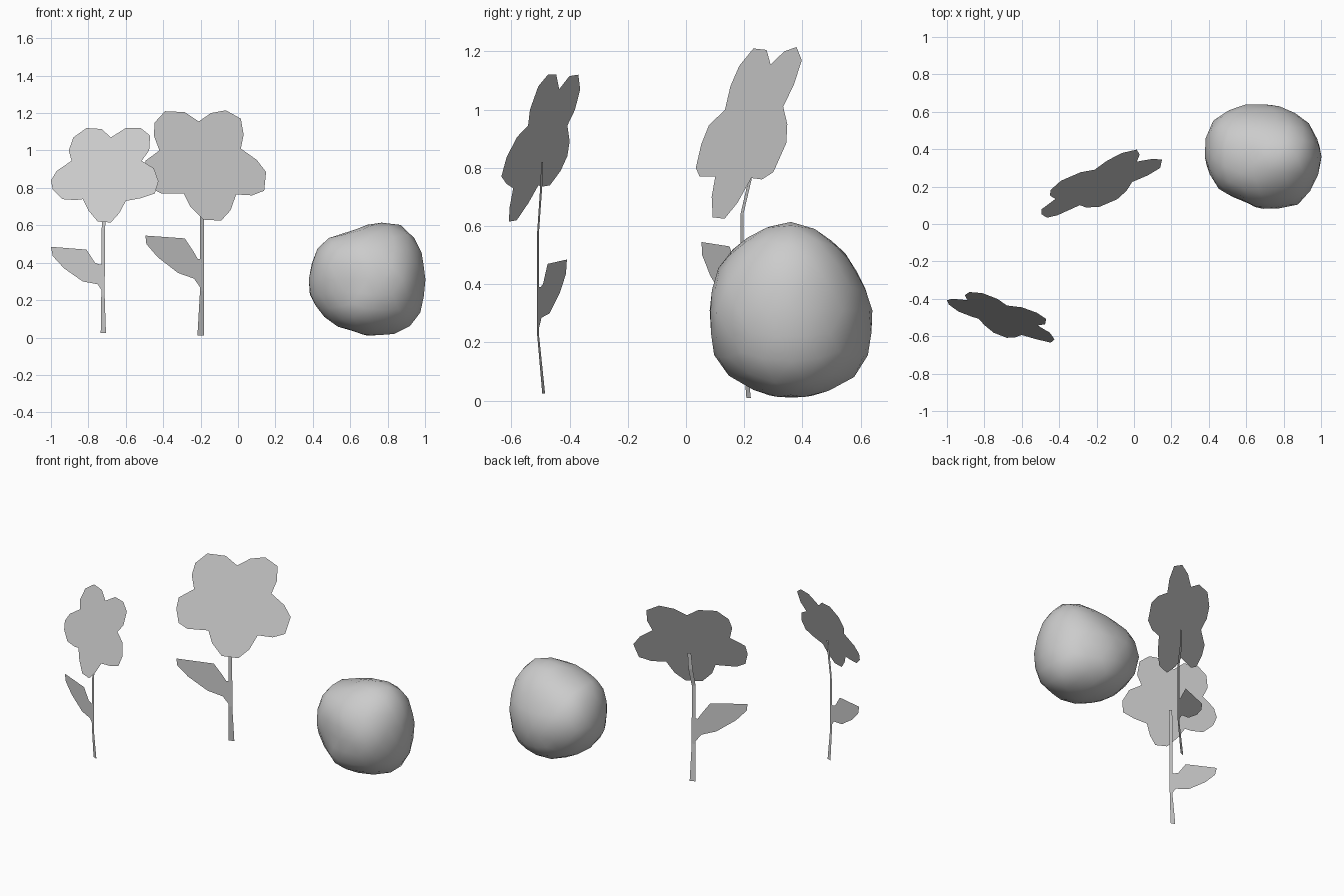
import bpy, bmesh, math
from mathutils import Vector


def make_object(name, verts, faces):
    me = bpy.data.meshes.new(name)
    me.from_pydata(verts, [], faces)
    ob = bpy.data.objects.new(name, me)
    bpy.context.collection.objects.link(ob)
    return ob


def sheet(name, outline, a, b, c):
    """Flat cut-out: front outline (x, z) lying on the plane y = a*x + b*z + c."""
    verts = [(x, a * x + b * z + c, z) for x, z in outline]
    return make_object(name, verts, [list(range(len(verts)))[::-1]])


def ribbon(name, path, a):
    """Flat stem: path of (x, y, z, half width), turned with slope a."""
    verts, faces = [], []
    for x, y, z, w in path:
        verts += [(x - w, y - a * w, z), (x + w, y + a * w, z)]
    for i in range(0, len(verts) - 2, 2):
        faces.append((i, i + 1, i + 3, i + 2))
    return make_object(name, verts, faces)


# Small flower (front left)
sheet("small_flower_head", [
    (-.68, 1.07), (-.60, 1.12), (-.52, 1.12), (-.47, 1.08), (-.475, 1.0),
    (-.515, .945), (-.45, .905), (-.425, .835), (-.445, .77), (-.52, .745),
    (-.60, .73), (-.635, .665), (-.68, .615), (-.75, .62), (-.80, .68),
    (-.83, .74), (-.87, .735), (-.94, .74), (-.99, .79), (-1, .84),
    (-.97, .89), (-.89, .945), (-.905, 1.0), (-.88, 1.07), (-.81, 1.12),
    (-.73, 1.115)], -.36, .38, -1.087)
ribbon("small_flower_stem", [
    (-.72, -.489, .025, .014), (-.722, -.508, .225, .009), (-.72, -.508, .58, .009),
    (-.71, -.497, .74, .010), (-.705, -.494, .82, .009)], -.35)
sheet("small_flower_leaf", [
    (-.72, .24), (-.75, .285), (-.83, .30), (-.93, .37), (-.99, .435),
    (-1, .485), (-.81, .47), (-.765, .40), (-.74, .39), (-.722, .39)],
    -.35, 0, -.759)

# Large flower (middle)
sheet("large_flower_head", [
    (-.21, 1.155), (-.145, 1.2), (-.065, 1.215), (.015, 1.17), (.03, 1.085),
    (.015, 1.01), (.10, .95), (.15, .885), (.14, .785), (.075, .76),
    (-.01, .765), (-.04, .68), (-.09, .625), (-.185, .63), (-.255, .70),
    (-.29, .77), (-.41, .77), (-.465, .80), (-.495, .88), (-.495, .945),
    (-.42, 1.0), (-.45, 1.08), (-.445, 1.15), (-.39, 1.21), (-.285, 1.205)],
    .45, .40, -.077)
ribbon("large_flower_stem", [
    (-.20, .215, .01, .017), (-.192, .193, .25, .011), (-.192, .192, .64, .011),
    (-.188, .220, .76, .012), (-.184, .228, .87, .010)], .45)
sheet("large_flower_leaf", [
    (-.19, .25), (-.235, .315), (-.32, .345), (-.43, .43), (-.49, .50),
    (-.495, .545), (-.285, .53), (-.235, .455), (-.215, .42), (-.197, .42)],
    .46, 0, .281)

# Rock: sphere shaped by its three silhouettes
CENTER = Vector((.69, .36, .31))
FRONT = [(.38, .23), (.385, .34), (.41, .445), (.46, .525), (.56, .555), (.64, .57),
         (.75, .615), (.88, .60), (.965, .495), (1, .34), (.995, .19), (.93, .06),
         (.785, .01), (.64, .035), (.51, .07), (.41, .18)]
SIDE = [(.08, .245), (.08, .35), (.10, .435), (.16, .52), (.24, .58), (.34, .61),
        (.445, .58), (.525, .53), (.585, .445), (.62, .345), (.64, .225), (.60, .10),
        (.475, .025), (.34, .005), (.21, .045), (.11, .12)]
TOP = [(.375, .415), (.38, .45), (.42, .55), (.51, .61), (.63, .645), (.82, .61),
       (.93, .545), (.98, .45), (1, .345), (.96, .21), (.88, .105), (.745, .085),
       (.58, .13), (.46, .175), (.405, .265)]


def polar(points, i, j):
    tab = sorted((math.atan2(v - CENTER[j], u - CENTER[i]),
                  math.hypot(u - CENTER[i], v - CENTER[j])) for u, v in points)
    first, last = tab[0], tab[-1]
    return [(last[0] - math.tau, last[1])] + tab + [(first[0] + math.tau, first[1])]


def radius(tab, ang):
    for (a0, r0), (a1, r1) in zip(tab, tab[1:]):
        if a0 <= ang <= a1:
            return r0 + (r1 - r0) * (ang - a0) / max(a1 - a0, 1e-6)
    return tab[0][1]


views = [(polar(FRONT, 0, 2), 0, 2, 1), (polar(SIDE, 1, 2), 1, 2, 0), (polar(TOP, 0, 1), 0, 1, 2)]
dent = Vector((-.6, -.6, -.35)).normalized()
bm = bmesh.new()
bmesh.ops.create_icosphere(bm, subdivisions=3, radius=1)
for v in bm.verts:
    d = v.co.normalized()
    total = weight = 0
    for tab, i, j, k in views:
        w = (1 - d[k] ** 2) / (d[k] ** 2 + .01)
        total += w * radius(tab, math.atan2(d[j], d[i]))
        weight += w
    r = total / weight * (1 - .05 * math.exp(-((d - dent).length / .35) ** 2))
    v.co = CENTER + d * r
for f in bm.faces:
    f.smooth = True
me = bpy.data.meshes.new("rock")
bm.to_mesh(me)
bm.free()
bpy.context.collection.objects.link(bpy.data.objects.new("rock", me))
